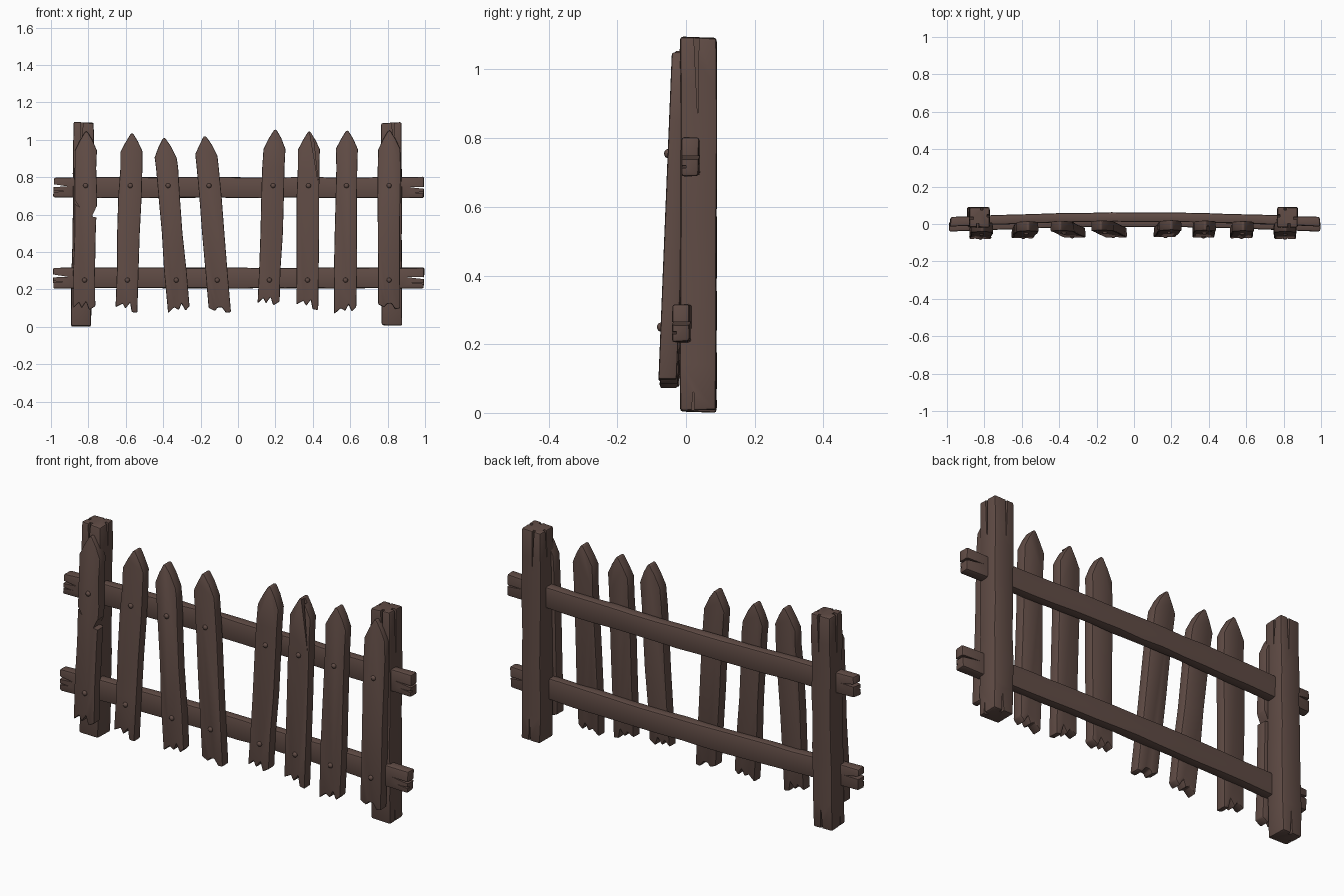
import bpy, bmesh, math, random
from mathutils import Vector as V

if "Cube" in bpy.data.objects:
    bpy.data.objects.remove(bpy.data.objects["Cube"])

random.seed(7)
J = lambda a: random.uniform(-a, a)

wood = bpy.data.materials.new("dark brown wood")
wood.diffuse_color = (0.118, 0.072, 0.060, 1)
wood.use_nodes = True
wood.node_tree.nodes["Principled BSDF"].inputs["Base Color"].default_value = wood.diffuse_color


def make(name, bm):
    bmesh.ops.recalc_face_normals(bm, faces=bm.faces)
    me = bpy.data.meshes.new(name)
    bm.to_mesh(me)
    bm.free()
    ob = bpy.data.objects.new(name, me)
    bpy.context.collection.objects.link(ob)
    me.materials.append(wood)
    return ob


def prism(bm, a, b):
    """Closed solid between two matching loops of points."""
    va, vb = [bm.verts.new(p) for p in a], [bm.verts.new(p) for p in b]
    bm.faces.new(va)
    bm.faces.new(vb[::-1])
    for i in range(len(va)):
        j = (i + 1) % len(va)
        bm.faces.new((va[i], vb[i], vb[j], va[j]))


def finish(ob, bevel, cracks=()):
    """Round the edges, cut wedge cracks (mouth, tip, width, depth vector), smooth."""
    m = ob.modifiers.new("round", 'BEVEL')
    m.width, m.segments, m.limit_method = bevel, 2, 'ANGLE'
    m.angle_limit = math.radians(32)
    cutter = None
    if cracks:
        bm = bmesh.new()
        for mouth, tip, width, depth in cracks:
            a, b, d = V(mouth), V(tip), V(depth)
            w = (b - a).cross(d).normalized() * width / 2
            prism(bm, [a - w - d, b - d, a + w - d], [a - w + d, b + d, a + w + d])
        cutter = make("crack_cutter", bm)
        cutter.hide_render = True
        c = ob.modifiers.new("cracks", 'BOOLEAN')
        c.operation, c.object, c.solver, c.use_self = 'DIFFERENCE', cutter, 'EXACT', True
    dg = bpy.context.evaluated_depsgraph_get()
    me = bpy.data.meshes.new_from_object(ob.evaluated_get(dg))
    ob.modifiers.clear()
    ob.data = me
    if cutter:
        bpy.data.objects.remove(cutter)
    bpy.ops.object.select_all(action='DESELECT')
    ob.select_set(True)
    bpy.context.view_layer.objects.active = ob
    bpy.ops.object.shade_smooth_by_angle(angle=math.radians(35))


def beam(name, rings):
    """Four-sided timber through a list of rings."""
    bm = bmesh.new()
    vs = [[bm.verts.new(p) for p in r] for r in rings]
    for a, b in zip(vs, vs[1:]):
        for i in range(4):
            j = (i + 1) % 4
            bm.faces.new((a[i], a[j], b[j], b[i]))
    bm.faces.new(vs[0])
    bm.faces.new(vs[-1])
    return make(name, bm)


SQ = ((-1, -1), (1, -1), (1, 1), (-1, 1))
bow = lambda x: math.cos(x * math.pi / 2)

# Two square posts, split at the ends
for name, xb, xt in (("left_post", -0.838, -0.824), ("right_post", 0.823, 0.818)):
    rings = []
    for k in range(9):
        t = k / 8
        end = 0.005 if k in (0, 8) else 0
        rings.append([(xb + (xt - xb) * t + sx * 0.054 + J(0.003),
                       0.036 + sy * 0.053 + J(0.002),
                       0.005 + 1.087 * t + J(end)) for sx, sy in SQ])
    s = 1 if xt > 0 else -1
    cracks = [
        ((xt + s * 0.056, 0.030, 1.11), (xt + s * 0.056, 0.034, 0.86), 0.016, (0.022, 0, 0)),
        ((xt - s * 0.056, 0.045, 1.11), (xt - s * 0.056, 0.040, 0.95), 0.014, (0.018, 0, 0)),
        ((xt + s * 0.010, -0.02, 1.11), (xt + s * 0.014, -0.02, 0.98), 0.016, (0, 0.022, 0)),
        ((xt - s * 0.010, 0.092, 1.11), (xt - s * 0.006, 0.092, 0.90), 0.014, (0, 0.018, 0)),
        ((xb + s * 0.056, 0.02, -0.02), (xb + s * 0.056, 0.022, 0.07), 0.014, (0.02, 0, 0)),
        ((xb + 0.005, 0.092, -0.02), (xb + 0.008, 0.092, 0.12), 0.014, (0, 0.02, 0)),
    ]
    finish(beam(name, rings), 0.008, cracks)

# Two rails, bowed backwards in the middle, with split ends
for name, zc, yc in (("upper_rail", 0.745, 0.012), ("lower_rail", 0.262, -0.015)):
    rings, n = [], 16
    for k in range(n + 1):
        x = -0.985 + 1.98 * k / n
        end = 0.007 if k in (0, n) else 0
        rings.append([(x + J(end), yc + 0.025 * bow(x) + sy * 0.025 + J(0.0015),
                       zc + sz * 0.055 + J(0.003)) for sy, sz in SQ])
    cracks = [
        ((-1.02, yc, zc + 0.012), (-0.91, yc, zc + 0.006), 0.022, (0, 0.06, 0)),
        ((1.03, yc, zc - 0.004), (0.90, yc, zc + 0.004), 0.014, (0, 0.06, 0)),
        ((1.03, yc - 0.026, zc - 0.030), (0.93, yc - 0.026, zc - 0.026), 0.012, (0, 0.014, 0)),
        ((-1.02, yc - 0.026, zc - 0.022), (-0.93, yc - 0.026, zc - 0.020), 0.012, (0, 0.014, 0)),
    ]
    finish(beam(name, rings), 0.008, cracks)

# Pointed pickets: bottom x, top x, bottom z, peak z
pickets = [(-0.822, -0.812, 0.09, 1.045), (-0.597, -0.567, 0.075, 1.035),
           (-0.315, -0.396, 0.075, 1.01), (-0.096, -0.178, 0.075, 1.02),
           (0.163, 0.199, 0.115, 1.055), (0.370, 0.380, 0.09, 1.045),
           (0.573, 0.583, 0.07, 1.05), (0.808, 0.808, 0.095, 1.05)]
# Ragged bottom outlines: share of width, height above the lowest point
ragged = [((.5, .02), (.22, 0), (.08, .045), (-.12, .01), (-.25, .04), (-.5, .012)),
          ((.5, 0), (.25, .004), (.16, .055), (-.05, .022), (-.18, .05), (-.5, .03)),
          ((.5, .035), (.3, .012), (.15, .05), (0, .015), (-.2, .03), (-.5, 0)),
          ((.5, .004), (.28, 0), (.1, .03), (-.1, .028), (-.22, .01), (-.5, .026))]
HALF, THICK = 0.059, 0.053
for i, (xb, xt, zb, zt) in enumerate(pickets):
    cx = lambda z: xb + (xt - xb) * (z - zb) / (zt - zb)
    shift = 0.013 * bow((xb + xt) / 2)
    fy = lambda z: -0.088 + 0.041 * z + shift
    right = [(HALF + J(0.004), z) for z in (0.3, 0.5, 0.7, 0.85)]
    left = [(-HALF + J(0.004), z) for z in (0.85, 0.7, 0.5, 0.3)]
    tip = [(HALF, zt - 0.10 + J(.006)), (0.034, zt - 0.045), (0.006, zt),
           (-0.006, zt - 0.002), (-0.034, zt - 0.05), (-HALF, zt - 0.10 + J(.006))]
    foot = [(u * 2 * HALF, zb + h) for u, h in ragged[i % 4]][::-1]
    pts = foot + right + tip + left
    bm = bmesh.new()
    prism(bm, [(cx(z) + u, fy(z), z) for u, z in pts],
          [(cx(z) + u * 0.97, fy(z) + THICK, z) for u, z in pts])
    ob = make(f"picket_{i + 1}", bm)
    cracks = []
    if i == 0:    # chipped sides on the first picket
        cracks = [((cx(.6) + 0.075, fy(.6), 0.61), (cx(.6) + 0.035, fy(.6), 0.59), 0.07, (0, 0.1, 0)),
                  ((cx(.6) - 0.07, fy(.6), 0.68), (cx(.6) - 0.03, fy(.6), 0.64), 0.02, (0, 0.02, 0))]
    elif i == 5:  # long slit from the point
        cracks = [((cx(1) + 0.012, fy(1), 1.04), (cx(.8) + 0.05, fy(.8), 0.78), 0.016, (0, 0.025, 0))]
    finish(ob, 0.006, cracks)

    # Domed nail heads where the picket meets each rail
    for part, z in (("upper", 0.755), ("lower", 0.25)):
        bm = bmesh.new()
        bmesh.ops.create_uvsphere(bm, u_segments=12, v_segments=8, radius=0.013)
        for v in bm.verts:
            v.co = V((cx(z) + v.co.x, fy(z) + v.co.y * 0.8, z + v.co.z))
        for f in bm.faces:
            f.smooth = True
        make(f"{part}_nail_{i + 1}", bm)
